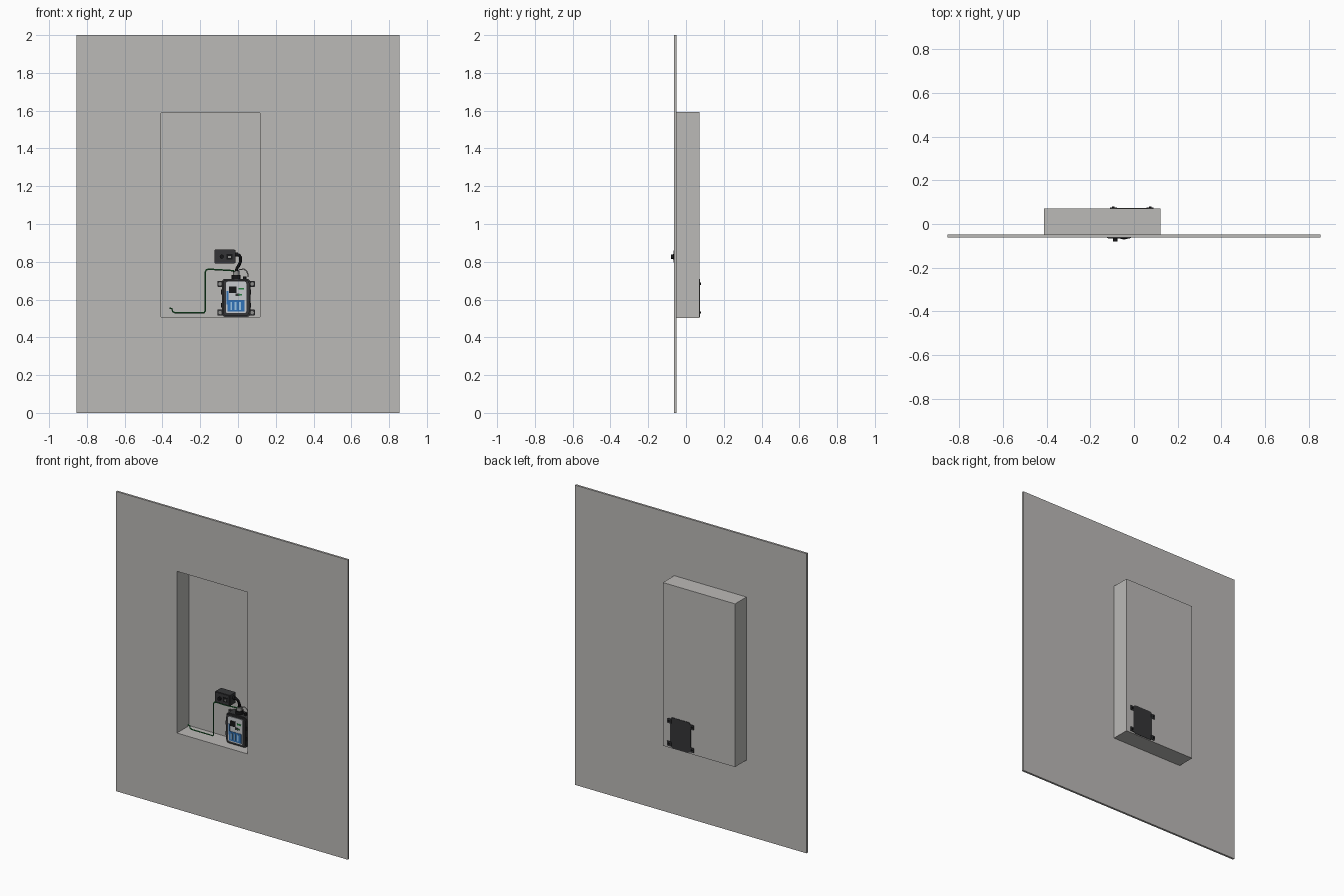
import bpy, bmesh, math

if "Cube" in bpy.data.objects:
    bpy.data.objects.remove(bpy.data.objects["Cube"])


def mat(name, r, g, b):
    m = bpy.data.materials.new(name)
    m.diffuse_color = (r, g, b, 1)
    m.use_nodes = True
    m.node_tree.nodes["Principled BSDF"].inputs["Base Color"].default_value = m.diffuse_color
    return m


WALL = mat("plaster grey", 0.50, 0.49, 0.475)
DARK = mat("charcoal", 0.035, 0.036, 0.038)
BLACK = mat("black", 0.008, 0.008, 0.009)
SILVER = mat("silver", 0.58, 0.60, 0.62)
BLUE = mat("blue", 0.03, 0.17, 0.48)
PALE = mat("pale blue", 0.32, 0.55, 0.78)
GREEN = mat("green", 0.02, 0.22, 0.05)
METAL = mat("metal grey", 0.28, 0.28, 0.27)


def link(name, bm, material):
    me = bpy.data.meshes.new(name)
    bmesh.ops.recalc_face_normals(bm, faces=bm.faces)
    bm.to_mesh(me)
    bm.free()
    me.materials.append(material)
    ob = bpy.data.objects.new(name, me)
    bpy.context.collection.objects.link(ob)
    return ob


def box(name, x, y, z, material, round_corners=0.0, segs=3):
    """Box from (min, max) ranges; the edges along y may be rounded."""
    bm = bmesh.new()
    bmesh.ops.create_cube(bm, size=1)
    for v in bm.verts:
        v.co = [(r[0] + r[1]) / 2 + c * (r[1] - r[0]) for r, c in zip((x, y, z), v.co)]
    if round_corners:
        edges = [e for e in bm.edges if abs(e.verts[0].co.y - e.verts[1].co.y) > 1e-5]
        bmesh.ops.bevel(bm, geom=edges, offset=round_corners, segments=segs,
                        profile=0.5, affect='EDGES')
    return link(name, bm, material)


def cylinder(name, center, radius, depth, material, axis='Y', sides=16):
    bm = bmesh.new()
    bmesh.ops.create_cone(bm, cap_ends=True, segments=sides, radius1=radius,
                          radius2=radius, depth=depth)
    ob = link(name, bm, material)
    ob.location = center
    if axis == 'Y':
        ob.rotation_euler.x = math.pi / 2
    elif axis == 'X':
        ob.rotation_euler.y = math.pi / 2
    for p in ob.data.polygons:
        p.use_smooth = len(p.vertices) == 4
    return ob


def cable(name, points, radius, material):
    cu = bpy.data.curves.new(name, 'CURVE')
    cu.dimensions = '3D'
    cu.bevel_depth = radius
    cu.bevel_resolution = 2
    cu.use_fill_caps = True
    sp = cu.splines.new('POLY')
    sp.points.add(len(points) - 1)
    for p, co in zip(sp.points, points):
        p.co = (*co, 1)
    cu.materials.append(material)
    bpy.context.collection.objects.link(bpy.data.objects.new(name, cu))


# Wall panel and recessed niche: one skin lofted through rectangles
def rect(bm, x0, x1, z0, z1, y):
    return [bm.verts.new((x, y, z)) for x, z in ((x0, z0), (x1, z0), (x1, z1), (x0, z1))]


bm = bmesh.new()
outer = (-0.855, 0.855, 0.0, 2.0)
niche_out = (-0.412, 0.121, 0.503, 1.592)
niche_in = (-0.407, 0.116, 0.508, 1.587)
rings = [rect(bm, *r, y) for r, y in (
    (niche_in, 0.067), (niche_in, -0.063), (outer, -0.063),
    (outer, -0.049), (niche_out, -0.049), (niche_out, 0.071))]
for a, b in zip(rings, rings[1:]):
    for i in range(4):
        j = (i + 1) % 4
        bm.faces.new((a[i], a[j], b[j], b[i]))
bm.faces.new(rings[0])
bm.faces.new(rings[-1])
link("wall_with_niche", bm, WALL)

# Controller housing, rim and face plate
CX = -0.01
box("controller_body", (CX - 0.075, CX + 0.075), (0.0, 0.074), (0.508, 0.71), DARK, 0.018)
box("controller_rim", (CX - 0.07, CX + 0.07), (-0.01, 0.0), (0.514, 0.704), DARK, 0.018)
box("face_plate", (CX - 0.054, CX + 0.054), (-0.013, -0.01), (0.528, 0.695), SILVER, 0.01)

# Mounting ears with bolts, two per side
for sx in (-1, 1):
    for zc in (0.531, 0.683):
        x = CX + sx * 0.083
        box("mounting_ear", (x - 0.016, x + 0.016), (0.055, 0.075),
            (zc - 0.016, zc + 0.016), DARK, 0.004, 2)
        cylinder("ear_washer", (x + sx * 0.002, 0.054, zc), 0.009, 0.004, METAL)
        cylinder("bolt_head", (x + sx * 0.002, 0.0775, zc), 0.006, 0.006, BLACK, sides=12)
    # Side clamps
    for zc in (0.57, 0.64):
        x = CX + sx * 0.075
        box("side_clip", (x - 0.004, x + 0.004), (-0.006, 0.03), (zc - 0.012, zc + 0.012), BLACK)

# Face plate graphics and parts: (name, x range, z range, colour)
for name, x, z, m in (
    ("display", (-0.048, -0.008), (0.634, 0.67), BLACK),
    ("terminal_upper", (0.002, 0.032), (0.652, 0.662), GREEN),
    ("terminal_lower", (0.002, 0.02), (0.622, 0.63), GREEN),
    ("small_chip", (-0.012, 0.008), (0.618, 0.632), DARK),
    ("side_stripe", (-0.06, -0.05), (0.575, 0.645), BLUE),
    ("lower_panel", (-0.055, 0.035), (0.536, 0.598), BLUE),
):
    box(name, x, (-0.016, -0.0125), z, m)
for i in range(3):
    x = -0.036 + 0.023 * i
    box("cell_highlight", (x - 0.005, x + 0.005), (-0.018, -0.0155), (0.546, 0.588), PALE)

# Cable glands on the top of the housing
cylinder("gland_base", (CX, 0.03, 0.72), 0.024, 0.022, BLACK, 'Z')
cylinder("gland_neck", (CX, 0.03, 0.74), 0.017, 0.024, METAL, 'Z')
cylinder("side_gland", (0.035, 0.03, 0.715), 0.009, 0.016, BLACK, 'Z')

# Control box with faceplate, socket and knob
box("control_box", (-0.124, -0.014), (-0.064, -0.005), (0.792, 0.864), DARK, 0.004, 2)
box("control_box_lid", (-0.12, -0.018), (-0.067, -0.064), (0.796, 0.86), DARK, 0.003, 2)
cylinder("knob", (-0.086, -0.073, 0.827), 0.011, 0.014, BLACK)
box("socket_plate", (-0.062, -0.03), (-0.069, -0.067), (0.812, 0.842), BLACK)
box("socket_label", (-0.052, -0.038), (-0.0705, -0.069), (0.819, 0.831), METAL)
cylinder("box_gland", (-0.008, -0.03, 0.838), 0.011, 0.018, BLACK, 'X')

# Cables
cable("power_cable", [(-0.005, -0.03, 0.838), (0.007, -0.028, 0.835), (0.014, -0.02, 0.822),
                      (0.013, -0.008, 0.80), (0.004, 0.01, 0.78), (-0.006, 0.025, 0.765),
                      (CX, 0.03, 0.745)], 0.008, BLACK)
cable("sensor_lead", [(CX + 0.004, 0.03, 0.745), (0.008, 0.03, 0.758), (0.03, 0.03, 0.762),
                      (0.045, 0.03, 0.752), (0.052, 0.03, 0.735), (0.052, 0.03, 0.72)],
      0.003, METAL)
cable("green_cable", [(CX - 0.005, 0.025, 0.745), (-0.025, 0.01, 0.753), (-0.09, -0.005, 0.757),
                      (-0.155, -0.01, 0.761), (-0.168, -0.01, 0.757), (-0.174, -0.01, 0.745),
                      (-0.174, -0.01, 0.538), (-0.18, -0.01, 0.531), (-0.335, -0.01, 0.531),
                      (-0.346, -0.01, 0.537), (-0.35, -0.01, 0.552), (-0.362, -0.01, 0.555)],
      0.004, GREEN)
